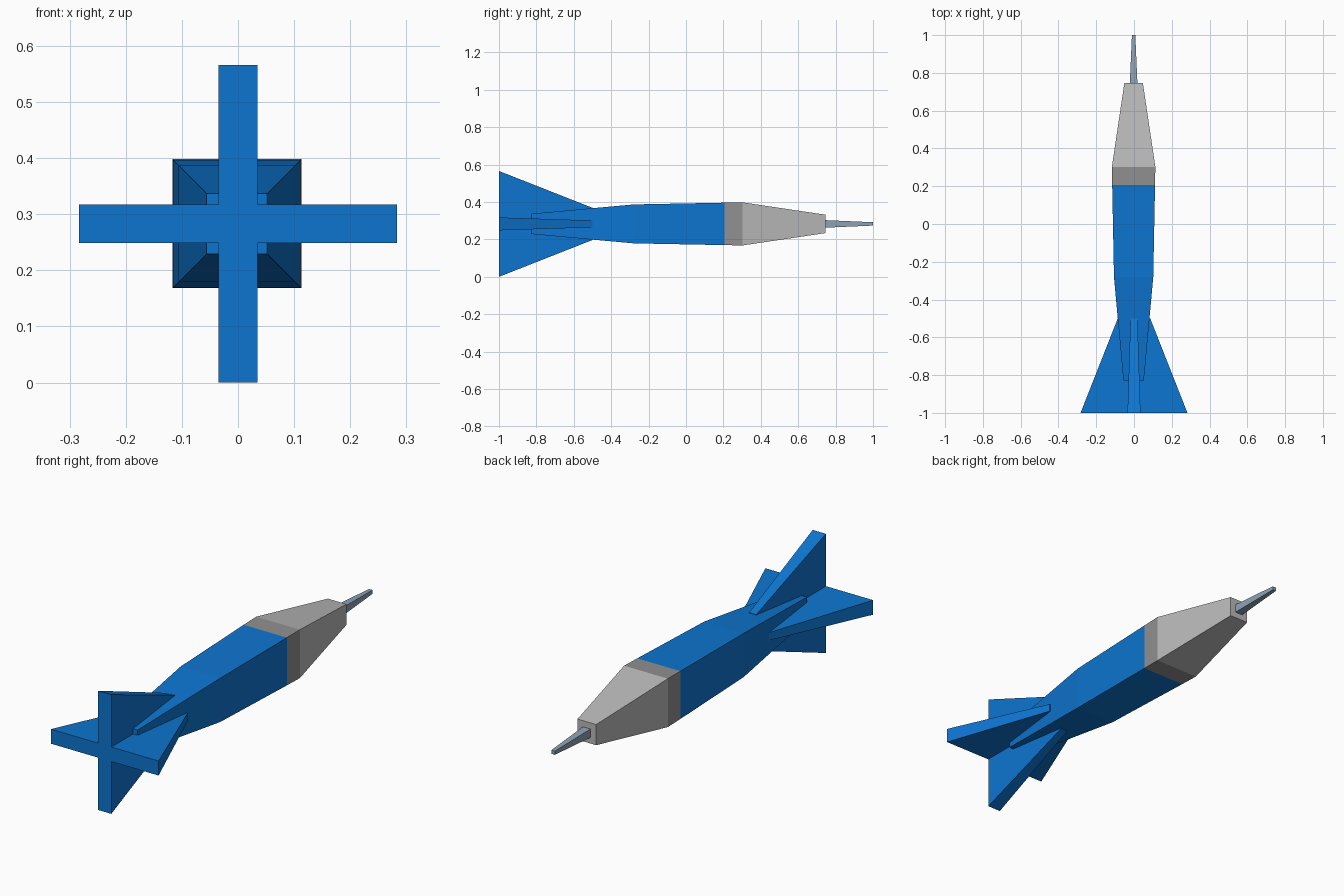
import bpy
import bmesh

if "Cube" in bpy.data.objects:
    bpy.data.objects.remove(bpy.data.objects["Cube"])

CX, CZ = -0.002, 0.283  # long axis of the body


def material(name, rgb):
    m = bpy.data.materials.new(name)
    m.diffuse_color = (*rgb, 1)
    m.use_nodes = True
    m.node_tree.nodes["Principled BSDF"].inputs["Base Color"].default_value = m.diffuse_color
    return m


blue = material("blue", (0.004, 0.178, 0.63))
light_grey = material("light_grey", (0.49, 0.49, 0.49))
mid_grey = material("mid_grey", (0.28, 0.28, 0.28))
steel = material("steel_blue_grey", (0.27, 0.36, 0.46))


def square(h):
    return [(-h, -h), (h, -h), (h, h), (-h, h)]


def cross(arm, t):
    """Plus-shaped outline with given arm length and half thickness."""
    pts = [(-t, -arm), (t, -arm), (t, -t)]
    loop = []
    for _ in range(4):
        loop += pts
        pts = [(-z, x) for x, z in pts]
    return loop


def loft(name, sections, mat, cx=CX, rear_cap=False, front_cap=False):
    """Skin outlines placed along y, rear to front."""
    bm = bmesh.new()
    rings = [[bm.verts.new((cx + x, y, CZ + z)) for x, z in outline]
             for y, outline in sections]
    for a, b in zip(rings, rings[1:]):
        n = len(a)
        for i in range(n):
            j = (i + 1) % n
            bm.faces.new((a[i], b[i], b[j], a[j]))
    if rear_cap:
        bm.faces.new(rings[0])
    if front_cap:
        bm.faces.new(rings[-1][::-1])
    me = bpy.data.meshes.new(name)
    bm.to_mesh(me)
    bm.free()
    me.materials.append(mat)
    ob = bpy.data.objects.new(name, me)
    bpy.context.collection.objects.link(ob)
    return ob


# Square tapering fuselage
loft("body", [(-0.828, square(0.054)), (-0.28, square(0.104)),
              (0.207, square(0.1135))], blue, rear_cap=True)

# Darker collar between body and nose
loft("collar", [(0.207, square(0.1135)), (0.303, square(0.115))], mid_grey)

# Truncated pyramid nose
loft("nose", [(0.303, square(0.115)), (0.747, square(0.049))], light_grey,
     front_cap=True)

# Thin tapering probe at the tip
loft("probe", [(0.747, square(0.02)), (1.0, square(0.009))], steel,
     rear_cap=True, front_cap=True)

# Four tail fins as one tapering cross
loft("tail_fins", [(-1.0, cross(0.283, 0.0345)), (-0.5, cross(0.086, 0.0185))],
     blue, cx=0.0, rear_cap=True, front_cap=True)
